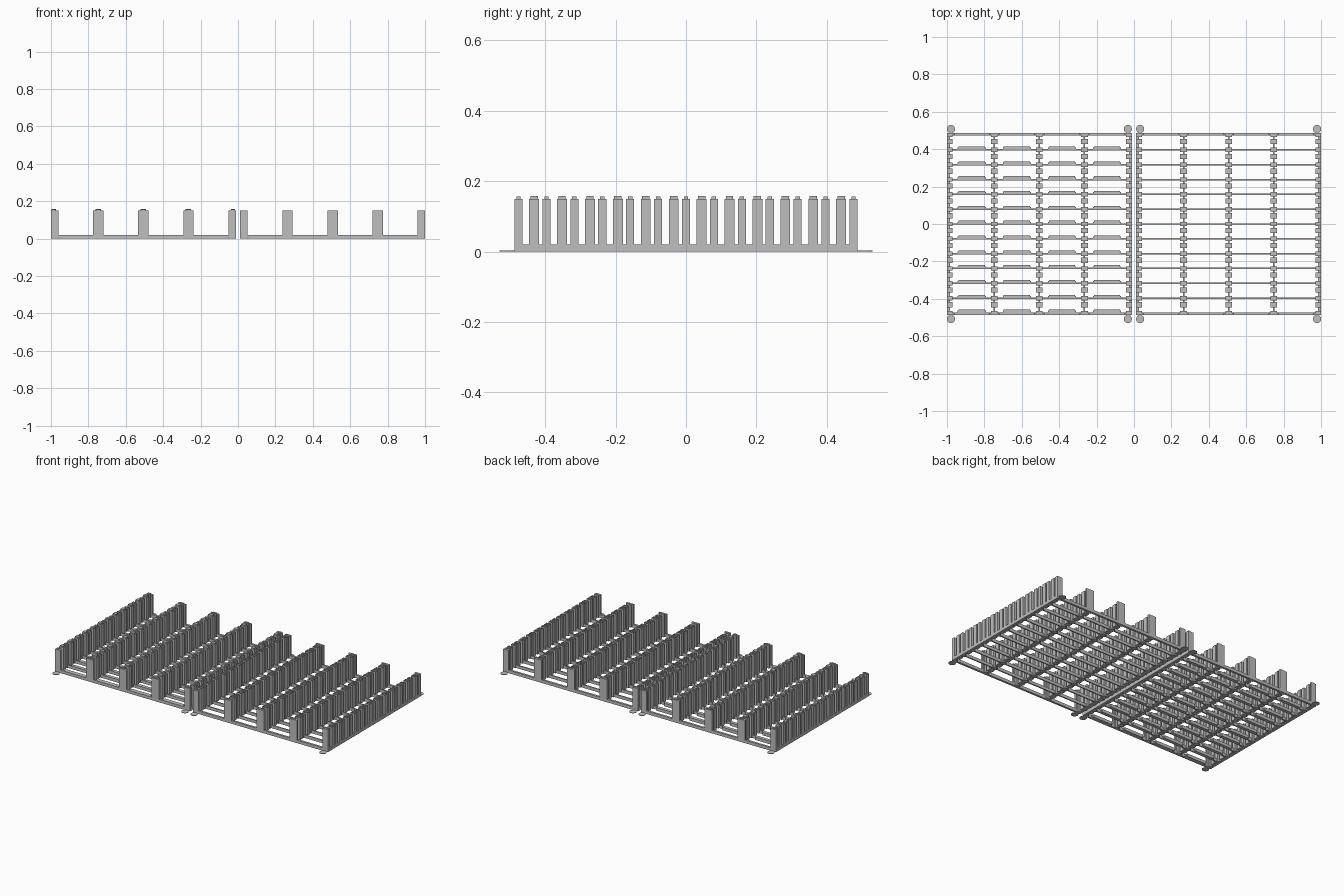
import bpy, bmesh
from mathutils import Vector

cube = bpy.data.objects.get("Cube")
if cube:
    bpy.data.objects.remove(cube, do_unlink=True)

grey = bpy.data.materials.new("plain grey")
grey.use_nodes = True
COLOR = (0.52, 0.52, 0.52, 1)
grey.diffuse_color = COLOR
grey.node_tree.nodes["Principled BSDF"].inputs["Base Color"].default_value = COLOR

PITCH, ROWS = 0.0793, 12
BAY = 0.241
HALF_X, HALF_Y = 0.494, 0.487
BASE_Z, TOP_Z = 0.02, 0.15
COLUMNS = [i * BAY for i in range(-2, 3)]


def row_y(k):
    return (ROWS / 2 - k) * PITCH


def box(bm, x0, x1, y0, y1, z0, z1):
    """Add a box and return its top face."""
    x0, x1 = max(x0, -HALF_X), min(x1, HALF_X)
    low = [bm.verts.new((x, y, z0)) for x, y in ((x0, y0), (x1, y0), (x1, y1), (x0, y1))]
    high = [bm.verts.new((v.co.x, v.co.y, z1)) for v in low]
    bm.faces.new(low[::-1])
    for i in range(4):
        j = (i + 1) % 4
        bm.faces.new((low[i], low[j], high[j], high[i]))
    return bm.faces.new(high)


def peg(bm, face, margin, rise):
    """Inset the top face and raise it as a peg or sink it as a socket."""
    bm.normal_update()
    bmesh.ops.inset_region(bm, faces=[face], thickness=margin)
    ext = bmesh.ops.extrude_discrete_faces(bm, faces=[face])["faces"][0]
    bmesh.ops.translate(bm, verts=ext.verts, vec=Vector((0, 0, rise)))


def finish(bm, name, x):
    bmesh.ops.recalc_face_normals(bm, faces=bm.faces)
    mesh = bpy.data.meshes.new(name)
    bm.to_mesh(mesh)
    bm.free()
    mesh.materials.append(grey)
    obj = bpy.data.objects.new(name, mesh)
    obj.location.x = x
    bpy.context.collection.objects.link(obj)


def build_tray(side, cx, rise, with_tabs):
    # outer frame
    bm = bmesh.new()
    for s in (-1, 1):
        ya, yb = sorted((s * HALF_Y, s * (HALF_Y - 0.014)))
        box(bm, -HALF_X, HALF_X, ya, yb, 0, BASE_Z)
        xa, xb = sorted((s * HALF_X, s * (HALF_X - 0.016)))
        box(bm, xa, xb, -HALF_Y, HALF_Y, 0, BASE_Z)
    finish(bm, side + "_frame", cx)

    # thin floor bars across and ribs along the columns
    bm = bmesh.new()
    for k in range(1, ROWS):
        y = row_y(k)
        box(bm, -HALF_X, HALF_X, y - 0.004, y + 0.004, 0, BASE_Z)
    for x in COLUMNS[1:-1]:
        box(bm, x - 0.004, x + 0.004, -HALF_Y, HALF_Y, 0, BASE_Z)
    finish(bm, side + "_floor_bars", cx)

    # slotted uprights: a thin plate on every bar and a post just in front
    plates, posts = bmesh.new(), bmesh.new()
    for x in COLUMNS:
        for k in range(ROWS + 1):
            y = row_y(k)
            top = box(plates, x - 0.018, x + 0.018, y - 0.0115, y + 0.0115, 0, TOP_Z)
            peg(plates, top, 0.0075, rise * 0.75)
            if k < ROWS:
                top = box(posts, x - 0.018, x + 0.018, y - 0.049, y - 0.021, 0, TOP_Z)
                peg(posts, top, 0.005, rise)
        # wide end flanges on the front and back
        for s in (-1, 1):
            ya, yb = sorted((s * HALF_Y, s * (HALF_Y - 0.012)))
            box(plates, x - 0.0275, x + 0.0275, ya, yb, 0, TOP_Z)
    finish(plates, side + "_slot_plates", cx)
    finish(posts, side + "_slot_posts", cx)

    # tapered floor tabs behind the bars
    if with_tabs:
        bm = bmesh.new()
        for k in range(1, ROWS + 1):
            for x in COLUMNS[:-1]:
                mid, y = x + BAY / 2, row_y(k)
                box(bm, mid - 0.075, mid + 0.075, y, y + 0.012, 0, BASE_Z)
                box(bm, mid - 0.07, mid + 0.07, y + 0.012, y + 0.018, 0, BASE_Z)
        finish(bm, side + "_floor_tabs", cx)

    # flat round corner pads
    bm = bmesh.new()
    for sx in (-1, 1):
        for sy in (-1, 1):
            made = bmesh.ops.create_cone(bm, cap_ends=True, segments=20,
                                         radius1=0.022, radius2=0.022, depth=0.003)
            bmesh.ops.translate(bm, verts=made["verts"],
                                vec=Vector((sx * 0.473, sy * 0.508, 0.0015)))
    finish(bm, side + "_corner_pads", cx)


build_tray("right_tray", -0.506, 0.008, True)
build_tray("left_tray", 0.506, -0.008, False)
